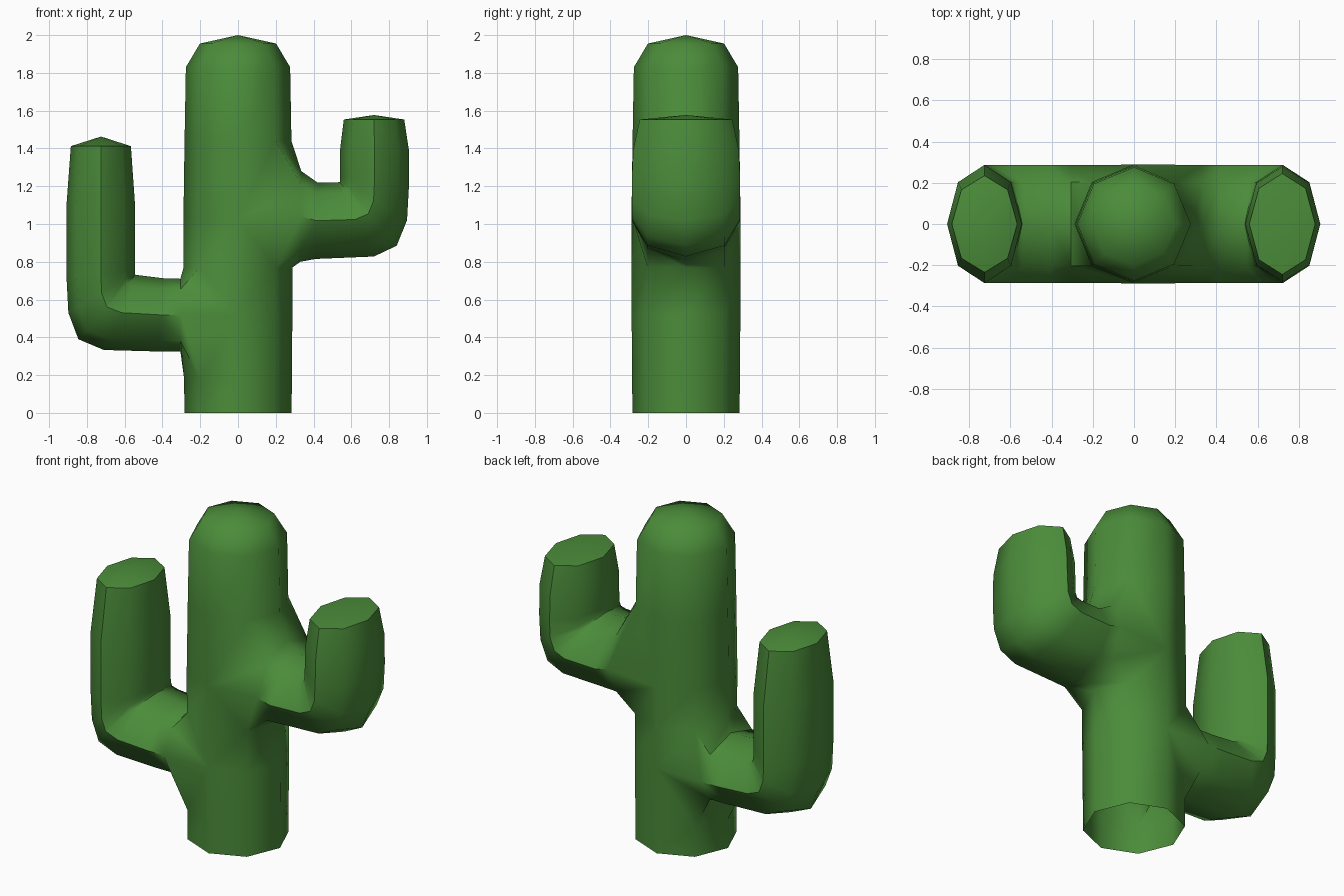
import bpy, bmesh, math

if "Cube" in bpy.data.objects:
    bpy.data.objects.remove(bpy.data.objects["Cube"])

green = bpy.data.materials.new("cactus green")
green.diffuse_color = (0.07, 0.262, 0.042, 1)
green.use_nodes = True
green.node_tree.nodes["Principled BSDF"].inputs["Base Color"].default_value = green.diffuse_color

bm = bmesh.new()
N = 8


def face(*verts):
    bm.faces.new(verts)


# Trunk rings: (height, radius), open at the bottom
levels = [(0, .284), (.18, .285), (.52, .288), (.77, .288), (1.02, .289),
          (1.44, .283), (1.83, .276), (1.955, .202)]
trunk = [[bm.verts.new((r * math.cos(k * math.pi / 4), r * math.sin(k * math.pi / 4), z))
          for k in range(N)] for z, r in levels]

# Each arm replaces the trunk side facing it: sign -> its bottom, middle, top trunk rings
sockets = {-1: (1, 2, 3), 1: (3, 4, 5)}


def socket_half(row, k):
    """Return (sign, upper half?) when this trunk quad lies under an arm."""
    sign = 1 if k in (6, 7, 0, 1) else -1
    lo, mid, top = sockets[sign]
    return (sign, row == mid) if row in (lo, mid) else None


for row in range(len(levels) - 1):
    for k in range(N):
        k2 = (k + 1) % N
        a, b, c, d = trunk[row][k], trunk[row][k2], trunk[row + 1][k2], trunk[row + 1][k]
        hit = socket_half(row, k)
        if hit is None:
            face(a, b, c, d)
        elif 2 in (k, k2) or 6 in (k, k2):
            # corner triangle beside the arm opening
            outer_first = k in (2, 6)
            if hit[1]:
                face(a, c, d) if outer_first else face(b, c, d)
            else:
                face(a, b, d) if outer_first else face(a, b, c)


def cap(ring, apex):
    tip = bm.verts.new(apex)
    for k in range(N):
        face(ring[k], ring[(k + 1) % N], tip)


cap(trunk[-1], (0, 0, 2.0))


# Arms: octagonal sections given by outer point, inner point (x, z) and half depth
def arm(sign, sections, apex):
    lo, mid, top = (trunk[i] for i in sockets[sign])
    c, p, m = (0, 1, 7) if sign > 0 else (4, 3, 5)
    prev = [top[c], top[p], mid[2], lo[p], lo[c], lo[m], mid[6], top[m]]
    for (ox, oz), (ix, iz), w in sections:
        ring = []
        for j in range(N):
            t = math.cos(j * math.pi / 4)
            x = (ox + ix) / 2 + (ix - ox) / 2 * t
            z = (oz + iz) / 2 + (iz - oz) / 2 * t
            ring.append(bm.verts.new((sign * x, w * math.sin(j * math.pi / 4), z)))
        for j in range(N):
            j2 = (j + 1) % N
            face(prev[j], prev[j2], ring[j2], ring[j])
        prev = ring
    cap(prev, (sign * apex[0], 0, apex[1]))


D = .287
arm(1, [((.33, .80), (.335, 1.28), D),
        ((.41, .815), (.42, 1.22), D),
        ((.72, .828), (.52, 1.22), D),
        ((.84, .885), (.538, 1.222), D),
        ((.895, 1.02), (.54, 1.226), D),
        ((.905, 1.20), (.54, 1.25), D),
        ((.905, 1.39), (.54, 1.39), .28),
        ((.88, 1.553), (.56, 1.553), .245)], (.72, 1.577))
arm(-1, [((.305, .325), (.305, .71), D),
         ((.42, .325), (.40, .713), D),
         ((.71, .333), (.52, .728), D),
         ((.845, .39), (.543, .731), D),
         ((.898, .53), (.545, .735), D),
         ((.908, .72), (.545, .76), D),
         ((.908, 1.10), (.545, 1.10), D),
         ((.885, 1.412), (.567, 1.412), .235)], (.725, 1.463))

bmesh.ops.recalc_face_normals(bm, faces=bm.faces)
mesh = bpy.data.meshes.new("cactus_body")
bm.to_mesh(mesh)
bm.free()
mesh.materials.append(green)
body = bpy.data.objects.new("cactus_body", mesh)
bpy.context.collection.objects.link(body)

bpy.context.view_layer.objects.active = body
body.select_set(True)
bpy.ops.object.shade_smooth_by_angle(angle=math.radians(50))
